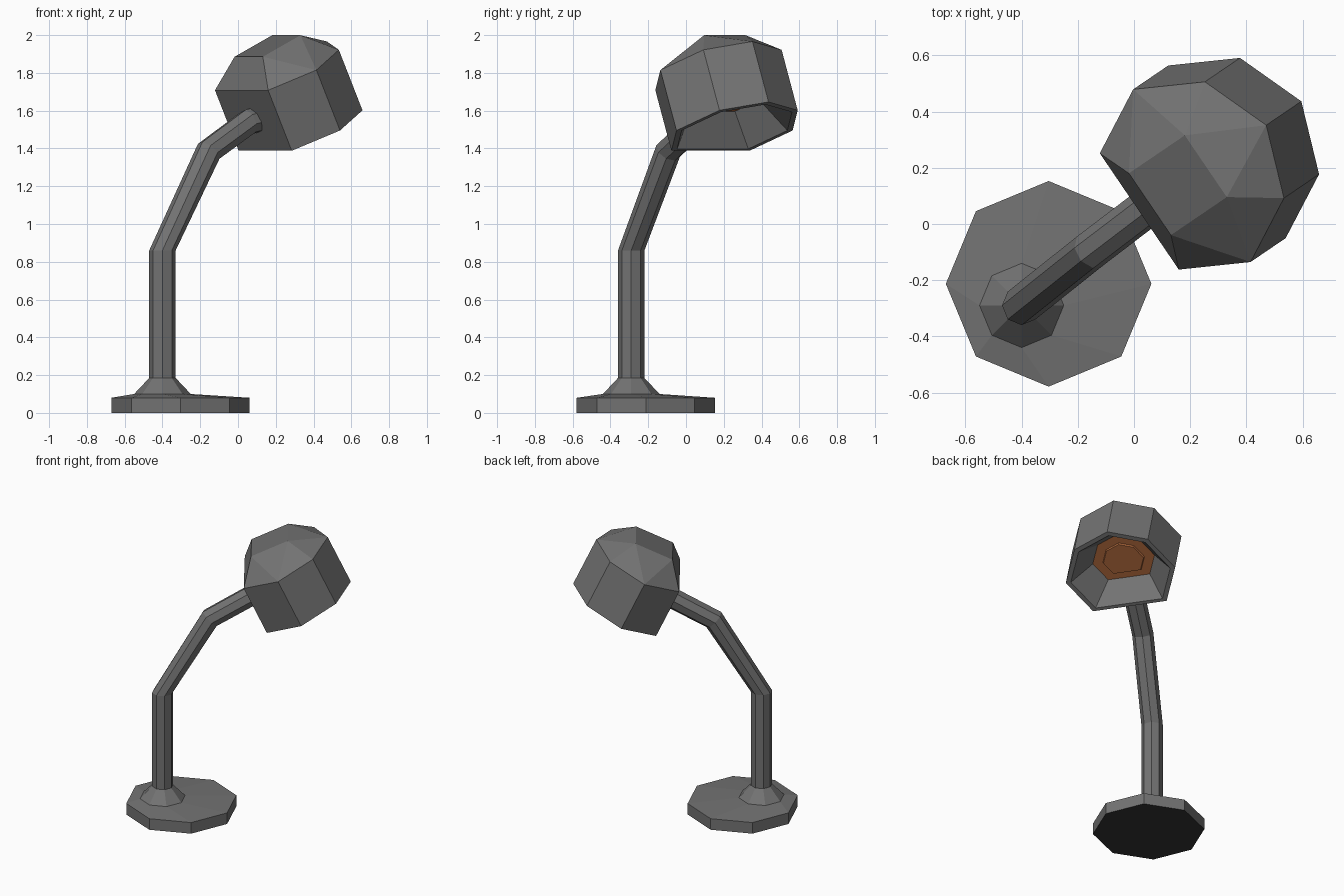
import bpy, bmesh, math
from mathutils import Vector, Matrix

if "Cube" in bpy.data.objects:
    bpy.data.objects.remove(bpy.data.objects["Cube"])


def material(name, rgb):
    m = bpy.data.materials.new(name)
    m.diffuse_color = (*rgb, 1)
    m.use_nodes = True
    m.node_tree.nodes["Principled BSDF"].inputs["Base Color"].default_value = m.diffuse_color
    return m


GREY = material("grey metal", (0.17, 0.17, 0.17))
CAP_GREY = material("darker grey cap", (0.145, 0.145, 0.145))
BLACK = material("black underside", (0.035, 0.035, 0.035))
COPPER = material("copper brown", (0.40, 0.13, 0.042))


def finish(name, bm, mats, matrix=Matrix()):
    me = bpy.data.meshes.new(name)
    bm.to_mesh(me)
    bm.free()
    me.transform(matrix)
    for m in mats:
        me.materials.append(m)
    ob = bpy.data.objects.new(name, me)
    bpy.context.collection.objects.link(ob)
    return ob


def loft(bm, rings, cap_start=False, cap_end=False):
    rows = [[bm.verts.new(p) for p in ring] for ring in rings]
    n = len(rows[0])
    for a, b in zip(rows, rows[1:]):
        for i in range(n):
            j = (i + 1) % n
            bm.faces.new((a[i], a[j], b[j], b[i]))
    if cap_start:
        bm.faces.new(rows[0][::-1])
    if cap_end:
        bm.faces.new(rows[-1])


def octagon(center, r, direction=(0, 0, 1)):
    q = Vector((0, 0, 1)).rotation_difference(Vector(direction).normalized())
    return [Vector(center) + q @ Vector((r * math.cos(k * math.pi / 4),
                                         r * math.sin(k * math.pi / 4), 0))
            for k in range(8)]


# Base disc, collar and bent arm as one continuous loft
foot = (-0.304, -0.213)
stem = (-0.40, -0.29)
p1 = Vector((*stem, 0.86))
p2 = Vector((-0.155, -0.095, 1.385))
p3 = Vector((0.055, 0.065, 1.54))
p4 = p3 + Vector((0.08, 0.06, 0.02))
d2, d3, d4 = ((b - a).normalized() for a, b in ((p1, p2), (p2, p3), (p3, p4)))
bm = bmesh.new()
loft(bm, [
    octagon((*foot, 0), 0.366),
    octagon((*foot, 0.08), 0.366),
    octagon((*stem, 0.10), 0.15),
    octagon((*stem, 0.185), 0.07),
    octagon(p1, 0.07),
    octagon(p2, 0.07, d2 + d3),
    octagon(p3, 0.07, d3 + d4),
    octagon(p4, 0.07, d4),
], True, True)
# black underside
for f in bm.faces:
    if f.calc_center_median().z < 0.001:
        f.material_index = 1
finish("base_and_arm", bm, [GREY, BLACK])

# Head frame: tilted, facing down and forward along the arm heading
HEAD = (Matrix.Translation((0.206, 0.172, 1.815))
        @ Matrix.Rotation(math.radians(34.2), 4, 'Z')
        @ Matrix.Rotation(math.radians(-25.3), 4, 'Y'))
R, RIM, FLOOR = 0.354, -0.354, -0.175


def flat_back(r, z):
    # octagon without its rear corner, giving a flat back for the arm;
    # the two side corners bulge slightly
    return [Vector((r * k * math.cos(math.radians(a)), r * k * math.sin(math.radians(a)), z))
            for a in range(-135, 136, 45) for k in [1.05 if abs(a) == 90 else 1]]


# Lamp shade shell: square cap, domed shoulder, straight skirt
bm = bmesh.new()
s, top = 0.133, 0.141
points = [Vector((x, y, top)) for x in (-s, s) for y in (-s, s)]
points += flat_back(R, 0) + flat_back(R, RIM)
for p in points:
    bm.verts.new(p)
bmesh.ops.convex_hull(bm, input=bm.verts[:])
bmesh.ops.recalc_face_normals(bm, faces=bm.faces[:])
bottom = [f for f in bm.faces if all(v.co.z < RIM + 0.001 for v in f.verts)]
bmesh.ops.delete(bm, geom=bottom, context='FACES_ONLY')
bmesh.ops.dissolve_limit(bm, angle_limit=0.01, verts=bm.verts[:], edges=bm.edges[:])
for f in bm.faces:
    if all(v.co.z > top - 0.001 for v in f.verts):
        f.material_index = 1
finish("lamp_shade", bm, [GREY, CAP_GREY], HEAD)

# Rim and tapering inner wall
bm = bmesh.new()
loft(bm, [flat_back(0.20, FLOOR), flat_back(0.322, RIM), flat_back(R, RIM)])
finish("shade_lining", bm, [GREY], HEAD)

# Reflector plate with a low raised bulb
bm = bmesh.new()
loft(bm, [flat_back(0.13, FLOOR - 0.012), flat_back(0.135, FLOOR),
          flat_back(0.20, FLOOR)], True)
finish("bulb_and_reflector", bm, [COPPER], HEAD)
